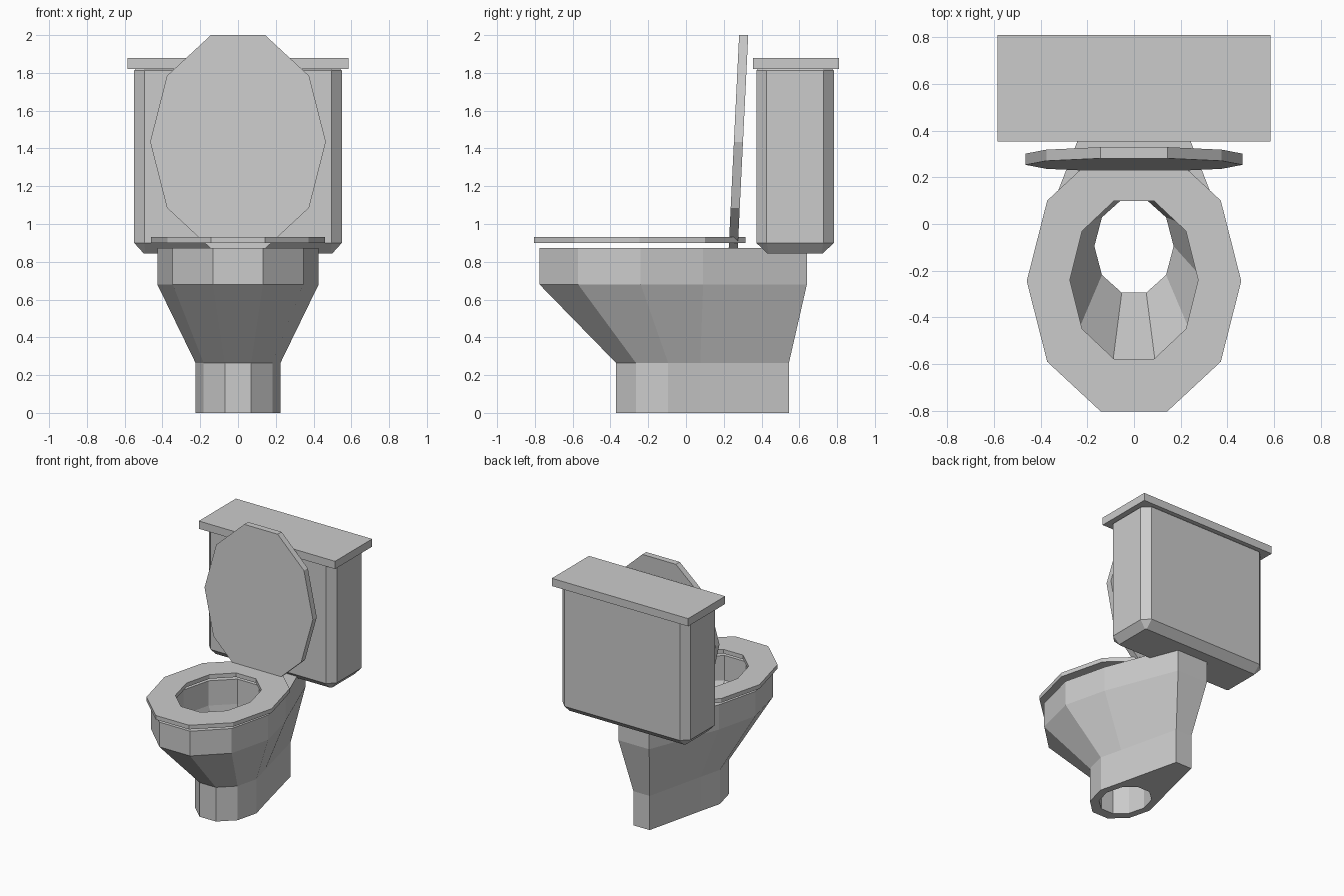
import bpy, bmesh, math

if "Cube" in bpy.data.objects:
    bpy.data.objects.remove(bpy.data.objects["Cube"])


def ring(rx, ry, cy, z, back=None):
    """Ten-sided oval; 'back' pulls its two rear points to that y."""
    pts = []
    for k in range(10):
        a = math.radians(36 * k)
        y = cy + ry * math.sin(a)
        if back is not None and k in (2, 3):
            y = back
        pts.append((rx * math.cos(a), y, z))
    return pts


def loft(name, rings, closed):
    """Bridge successive rings; wrap to the first one, or cap both ends."""
    bm = bmesh.new()
    loops = [[bm.verts.new(p) for p in r] for r in rings]
    n = len(loops[0])
    pairs = list(zip(loops, loops[1:]))
    if closed:
        pairs.append((loops[-1], loops[0]))
    else:
        bm.faces.new(loops[0])
        bm.faces.new(loops[-1])
    for a, b in pairs:
        for i in range(n):
            j = (i + 1) % n
            bm.faces.new((a[i], a[j], b[j], b[i]))
    bmesh.ops.recalc_face_normals(bm, faces=bm.faces)
    me = bpy.data.meshes.new(name)
    bm.to_mesh(me)
    bm.free()
    ob = bpy.data.objects.new(name, me)
    bpy.context.collection.objects.link(ob)
    return ob


def chamfered(hx, y0, y1, c, z):
    """Rectangle with cut corners."""
    return [(-hx + c, y0, z), (hx - c, y0, z), (hx, y0 + c, z), (hx, y1 - c, z),
            (hx - c, y1, z), (-hx + c, y1, z), (-hx, y1 - c, z), (-hx, y0 + c, z)]


# Bowl and pedestal: outer skin up, inner skin down, open at the bottom
bowl = loft("bowl", [
    ring(0.225, 0.29, -0.095, 0, 0.545),
    ring(0.225, 0.29, -0.095, 0.265, 0.545),
    ring(0.427, 0.563, -0.24, 0.68, 0.64),
    ring(0.427, 0.563, -0.24, 0.872, 0.64),
    ring(0.30, 0.385, -0.24, 0.872),
    ring(0.30, 0.385, -0.24, 0.68),
    ring(0.17, 0.21, -0.095, 0.265),
    ring(0.17, 0.21, -0.095, 0),
], True)

# Seat ring
loft("seat", [
    ring(0.46, 0.588, -0.245, 0.90),
    ring(0.46, 0.588, -0.245, 0.932),
    ring(0.275, 0.357, -0.24, 0.932),
    ring(0.275, 0.357, -0.24, 0.90),
], True)

# Raised seat lid, leaning back slightly
lid = [[(x, y0 + 0.049 * (z - 0.87), z) for x, z, _ in ring(0.465, 0.594, 1.435, 0)]
       for y0 in (0.226, 0.274)]
loft("seat_lid", lid, False)

# Tank with cut corners and a tapered underside
loft("tank", [
    chamfered(0.50, 0.43, 0.725, 0.008, 0.845),
    chamfered(0.55, 0.372, 0.783, 0.055, 0.90),
    chamfered(0.55, 0.372, 0.783, 0.055, 1.812),
    chamfered(0.54, 0.382, 0.773, 0.05, 1.822),
], False)

# Tank lid
bpy.ops.mesh.primitive_cube_add(size=1, location=(0, 0.582, 1.85))
tank_lid = bpy.context.object
tank_lid.name = "tank_lid"
tank_lid.scale = (1.17, 0.455, 0.06)
